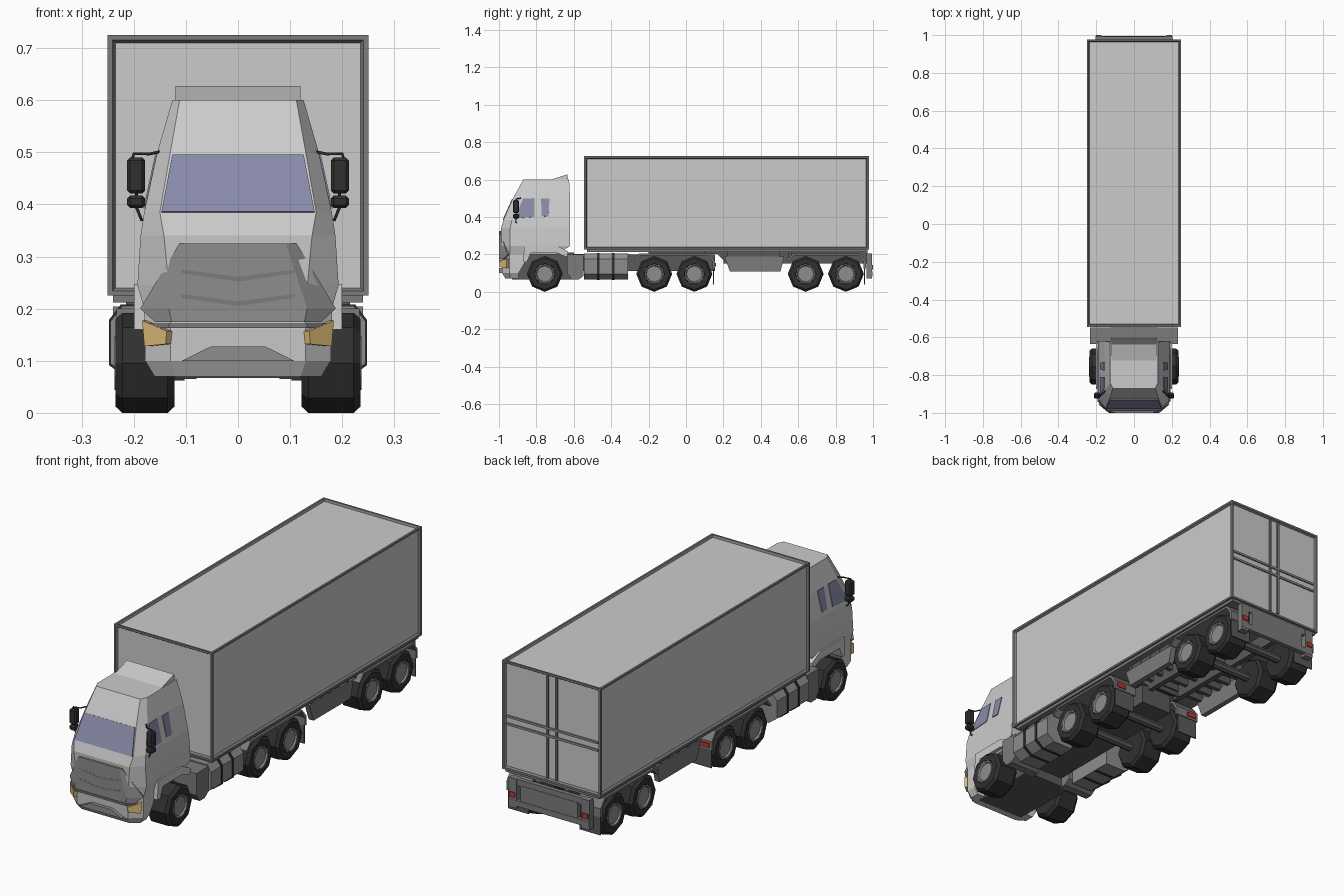
import bpy, bmesh
from math import pi, sin, cos

if "Cube" in bpy.data.objects:
    bpy.data.objects.remove(bpy.data.objects["Cube"])


def material(name, r, g, b):
    m = bpy.data.materials.new(name)
    m.diffuse_color = (r, g, b, 1)
    m.use_nodes = True
    m.node_tree.nodes["Principled BSDF"].inputs["Base Color"].default_value = m.diffuse_color
    return m


BLACK = material("rubber", .03, .03, .03)
DARK = material("dark_grey", .1, .1, .1)
TRIM = material("trim_grey", .2, .2, .2)
STEEL = material("steel_grey", .27, .27, .27)
GLASS = material("glass", .25, .26, .4)
AMBER = material("headlight", .75, .52, .2)
RED = material("tail_light", .6, .03, .03)


def make(name, verts, faces, mat=None, mirror=False, skin=0):
    me = bpy.data.meshes.new(name)
    me.from_pydata(verts, [], faces)
    bm = bmesh.new()
    bm.from_mesh(me)
    bmesh.ops.recalc_face_normals(bm, faces=bm.faces)
    bm.to_mesh(me)
    bm.free()
    ob = bpy.data.objects.new(name, me)
    bpy.context.collection.objects.link(ob)
    if mat:
        me.materials.append(mat)
    if skin:
        s = ob.modifiers.new("thickness", 'SOLIDIFY')
        s.thickness, s.offset = skin, 0
    if mirror:
        ob.modifiers.new("mirror", 'MIRROR')
    return ob


def loft(name, rings, mat=None, mirror=False):
    n = len(rings[0])
    faces = [(k * n + i, k * n + (i + 1) % n, (k + 1) * n + (i + 1) % n, (k + 1) * n + i)
             for k in range(len(rings) - 1) for i in range(n)]
    faces += [tuple(range(n)), tuple(range((len(rings) - 1) * n, len(rings) * n))]
    return make(name, [v for r in rings for v in r], faces, mat, mirror)


def side_prism(name, profile, x0, x1, mat=None, mirror=False):
    return loft(name, [[(x, y, z) for y, z in profile] for x in (x0, x1)], mat, mirror)


def front_prism(name, profile, y0, y1, mat=None, mirror=False):
    return loft(name, [[(x, y, z) for x, z in profile] for y in (y0, y1)], mat, mirror)


def box(name, x0, x1, y0, y1, z0, z1, mat=None, mirror=False):
    return side_prism(name, [(y0, z0), (y1, z0), (y1, z1), (y0, z1)], x0, x1, mat, mirror)


def lathe(name, y, z, profile, n, mat=None, mirror=True):
    return loft(name, [[(x, y + r * sin(2 * pi * i / n), z - r * cos(2 * pi * i / n))
                        for i in range(n)] for x, r in profile], mat, mirror)


def tube(name, pts, r, mat):
    for s, label in ((1, "right"), (-1, "left")):
        cu = bpy.data.curves.new(name, 'CURVE')
        cu.dimensions, cu.bevel_depth, cu.bevel_resolution = '3D', r, 1
        sp = cu.splines.new('POLY')
        sp.points.add(len(pts) - 1)
        for p, (x, y, z) in zip(sp.points, pts):
            p.co = (s * x, y, z, 1)
        cu.materials.append(mat)
        bpy.context.collection.objects.link(bpy.data.objects.new(name + "_" + label, cu))


def nose_y(x):
    return -.992 + max(0, x - .13) * .85


def nose_skin(name, rows, mat):
    v = [(s * x, nose_y(x), z) for z, a, b in rows for s, x in ((-1, b), (-1, a), (1, a), (1, b))]
    f = [(4 * k + i, 4 * k + i + 1, 4 * k + i + 5, 4 * k + i + 4)
         for k in range(len(rows) - 1) for i in range(3)]
    return make(name, v, f, mat, skin=.016)


def hull_ring(z, fw, yf, sw, ys, yb):
    return [(-fw, yf, z), (fw, yf, z), (sw, ys, z), (sw, yb, z), (-sw, yb, z), (-sw, ys, z)]


# Cargo box: every face inset to leave a raised dark frame
cargo = box("cargo_box", -.25, .25, -.545, .978, .225, .725)
cargo.data.materials.append(None)
cargo.data.materials.append(TRIM)
bm = bmesh.new()
bm.from_mesh(cargo.data)
rim = bmesh.ops.inset_individual(bm, faces=bm.faces[:], thickness=.013, depth=0)
inner = [f for f in bm.faces if f not in set(rim["faces"])]
rim2 = bmesh.ops.inset_individual(bm, faces=inner, thickness=.008, depth=-.009)
for f in rim["faces"] + rim2["faces"]:
    f.material_index = 1
bm.to_mesh(cargo.data)
bm.free()
box("door_lock_bar", .018, .027, .965, .977, .24, .71, TRIM, True)
for z in (.43, .465):
    box("door_cross_bar", -.232, .232, .965, .975, z, z + .01, STEEL)

# Cab shell and roof deflector
loft("cab_shell", [hull_ring(*r) for r in (
    (.2, .13, -.983, .18, -.94, -.69),
    (.245, .133, -.986, .193, -.94, -.62),
    (.34, .142, -.99, .187, -.94, -.62),
    (.385, .15, -.975, .18, -.93, -.62),
    (.5, .13, -.925, .155, -.88, -.62),
    (.6, .112, -.87, .126, -.84, -.625))])
side_prism("roof_deflector", [(-.74, .595), (-.635, .627), (-.622, .55), (-.7, .55)], -.12, .12)

# Bumper with intake, grille, headlights
loft("bumper", [hull_ring(*r) for r in (
    (.07, .12, -.965, .16, -.94, -.895),
    (.1, .13, -.983, .178, -.943, -.895),
    (.16, .13, -.986, .18, -.943, -.86),
    (.205, .13, -.983, .18, -.943, -.86))])
nose_skin("grille", [(.325, .09, .108), (.2, .13, .183), (.175, .125, .155)], STEEL)
nose_skin("bumper_lip", [(.172, .13, .165), (.163, .13, .15)], TRIM)
nose_skin("air_intake", [(.127, .04, .053), (.1, .09, .108)], STEEL)
for z in (.275, .228):
    front_prism("grille_slat", [(-.108, z), (0, z - .014), (.108, z), (.108, z - .007),
                                (0, z - .023), (-.108, z - .007)], -1.0, -.985, TRIM)
make("headlight", [(x, nose_y(x), z) for x, z in
                   ((.133, .132), (.174, .128), (.178, .177), (.131, .157))],
     [(0, 1, 2, 3)], AMBER, True, .018)

# Windows lie on the sloping cab faces
make("windshield", [(-.147, -.977, .385), (.147, -.977, .385), (.126, -.928, .495),
                    (-.126, -.928, .495)], [(0, 1, 2, 3)], GLASS, skin=.006)


def side_window(name, pts):
    make(name, [(.18 - .217 * (z - .385), y, z) for y, z in pts], [(0, 1, 2, 3)], GLASS, True, .006)


side_window("door_window", [(-.918, .392), (-.81, .4), (-.81, .5), (-.87, .498)])
side_window("rear_side_window", [(-.772, .405), (-.735, .402), (-.73, .498), (-.775, .498)])

# Mirrors on bent arms
for name, z0, z1 in (("main_mirror", .421, .49), ("lower_mirror", .393, .417)):
    m = box(name, .178, .213, -.925, -.893, z0, z1, BLACK, True)
    b = m.modifiers.new("bevel", 'BEVEL')
    b.width, b.segments = .006, 1
tube("mirror_arm_upper", [(.145, -.875, .502), (.17, -.905, .497), (.2, -.91, .497), (.205, -.91, .48)],
     .003, BLACK)
tube("mirror_arm_lower", [(.168, -.89, .375), (.185, -.91, .37), (.195, -.91, .395), (.195, -.91, .43)],
     .003, BLACK)

# Front fenders and cab steps
side_prism("front_fender", [(-.87, .16), (-.865, .247), (-.69, .247), (-.63, .215), (-.63, .19),
                            (-.65, .19), (-.69, .208), (-.83, .208), (-.85, .16)], .13, .2, None, True)

# Tractor chassis, side boxes and fuel tanks
box("engine_bay", -.12, .12, -.93, -.6, .067, .21, DARK)
box("tractor_frame", -.08, .08, -.65, .155, .11, .2, DARK)
box("deck_plate", -.12, .12, -.64, -.3, .185, .203, TRIM)
side_prism("side_locker", [(-.635, .2), (-.547, .2), (-.547, .085), (-.575, .065), (-.61, .065),
                           (-.635, .1)], .08, .233, TRIM, True)
TANK = [(.1, .065), (.205, .065), (.245, .095), (.245, .175), (.222, .205), (.1, .205)]
front_prism("fuel_tank", TANK, -.545, -.31, STEEL, True)
for y in (-.475, -.395):
    front_prism("tank_strap", [(x + .003, z + (.003 if z > .13 else -.003)) for x, z in TANK],
                y, y + .012, BLACK, True)
box("coupling_plate", -.11, .11, -.2, .1, .195, .215, DARK)

# Wheels, rims and axles
for y in (-.755, -.17, .045, .64, .855):
    lathe("tyre", y, .096, [(.122, .05), (.122, .084), (.135, .096), (.222, .096), (.235, .084),
                            (.235, .056), (.226, .05)], 8, BLACK)
    lathe("rim", y, .096, [(.2, .052), (.237, .052), (.237, .046), (.23, .042)], 12, STEEL)
    lathe("axle", y, .096, [(-.13, .02), (.13, .02)], 8, DARK, False)

# Rear fenders with flaps, tractor then trailer
for name, a, b in (("tractor", -.28, .155), ("trailer", .54, .962)):
    side_prism(name + "_fender", [(a, .17), (a + .03, .204), (b - .03, .204), (b, .165), (b, .125),
                                  (b - .012, .125), (b - .012, .16), (b - .035, .194),
                                  (a + .035, .194), (a + .01, .165)], .12, .24, TRIM, True)
    box(name + "_mud_flap", .13, .235, b - .01, b - .004, .04, .13, DARK, True)
box("tractor_tail_light", .18, .228, .153, .16, .135, .155, RED, True)

# Trailer underframe
box("trailer_floor", -.24, .24, -.53, .97, .212, .228, TRIM)
box("trailer_rail", .06, .085, .2, .97, .15, .214, DARK, True)
side_prism("gooseneck", [(-.1, .214), (.22, .214), (.24, .15), (.2, .17), (.165, .203), (-.1, .203)],
           -.085, .085, DARK)
for i in range(6):
    y = .22 + i * .065
    box("cross_member", -.215, .215, y, y + .018, .18, .214, DARK)
side_prism("side_skirt", [(.205, .188), (.525, .188), (.505, .108), (.235, .108)],
           .195, .22, TRIM, True)
box("skirt_hanger", .198, .212, .23, .5, .185, .214, DARK, True)

# Rear underrun bumper and lights
box("rear_beam", -.205, .205, .972, .992, .175, .205, TRIM)
box("rear_panel", -.145, .145, .975, .994, .1, .18, TRIM)
box("rear_lower_bar", -.205, .205, .975, .996, .082, .108, TRIM)
box("rear_light_post", .165, .205, .965, .995, .07, .205, TRIM, True)
box("rear_tail_light", .172, .2, .99, 1.0, .12, .142, RED, True)
